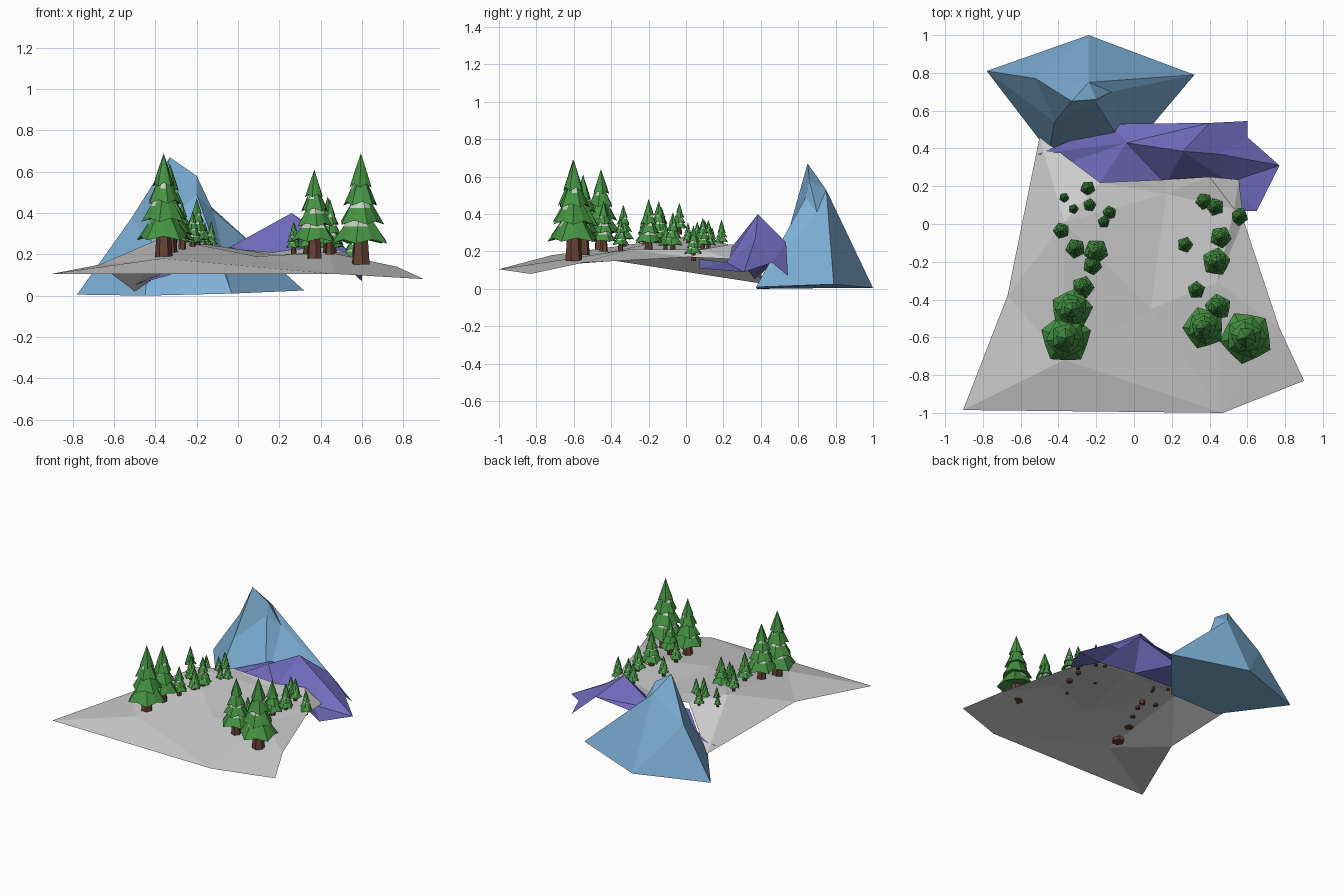
import bpy, bmesh, math, random
from mathutils import Vector
from mathutils.geometry import delaunay_2d_cdt

if "Cube" in bpy.data.objects:
    bpy.data.objects.remove(bpy.data.objects["Cube"])

random.seed(4)


def material(name, rgb):
    m = bpy.data.materials.new(name)
    m.diffuse_color = (*rgb, 1)
    m.use_nodes = True
    m.node_tree.nodes["Principled BSDF"].inputs["Base Color"].default_value = m.diffuse_color
    return m


BLUE = material("ice_blue", (0.21, 0.44, 0.68))
PURPLE = material("purple_rock", (0.17, 0.15, 0.52))
GREEN = material("needle_green", (0.06, 0.29, 0.055))
SNOW = material("snow_patch", (0.55, 0.62, 0.52))
BROWN = material("bark", (0.13, 0.055, 0.035))


def add_object(name, verts, faces, mats=(), indices=None):
    me = bpy.data.meshes.new(name)
    me.from_pydata(verts, [], faces)
    for m in mats:
        me.materials.append(m)
    if indices:
        me.polygons.foreach_set("material_index", indices)
    ob = bpy.data.objects.new(name, me)
    bpy.context.collection.objects.link(ob)
    return ob


def terrain(name, outline, inner, folds, mats=()):
    """Faceted open sheet: outline and inner points joined by triangles."""
    pts = outline + inner
    n = len(outline)
    co, _, faces, orig, _, _ = delaunay_2d_cdt(
        [Vector(p[:2]) for p in pts], folds, [list(range(n))], 1, 1e-5)
    verts = [(c.x, c.y, pts[o[0]][2]) for c, o in zip(co, orig)]
    return add_object(name, verts, faces, mats)


# Grey ground sheet with a flap falling away at the back left
terrain("ground",
        [(-.905, -.985, .105), (.47, -1, .105), (.90, -.83, .08), (.77, -.55, .14),
         (.58, .02, .17), (.555, .235, .16), (.40, .25, .24), (.17, .235, .21),
         (-.18, .22, .24), (-.50, .46, .02), (-.67, -.38, .15)],
        [(.09, -.45, .19), (-.37, -.72, .18), (.44, -.31, .21),
         (-.37, .01, .28), (.17, .16, .20), (.53, .08, .21)],
        [(10, 14), (14, 8), (14, 9), (11, 14), (11, 12), (11, 13), (1, 11), (11, 15)])

# Purple ridge behind the ground
terrain("ridge",
        [(-.51, .37, .05), (-.33, .33, .10), (-.18, .215, .19), (.17, .21, .18),
         (.50, .22, .14), (.57, .07, .16), (.65, .07, .11), (.77, .31, .09),
         (.60, .46, .14), (.60, .545, .07), (.40, .535, .25), (-.12, .53, .20)],
        [(-.04, .43, .235), (.26, .385, .40), (.45, .37, .27)],
        [(0, 12), (12, 13), (13, 14), (14, 7), (13, 10)], [PURPLE])

# Blue mountain: base ring, shoulder ring, two summit points
base = [(-.78, .81, .005), (-.45, .38, 0), (-.03, .375, .01), (.32, .79, .025), (-.24, 1, .005)]
shoulder = [(-.52, .77, .37), (-.42, .54, .28), (-.20, .64, .49), (-.12, .70, .41), (-.24, .75, .53)]
summit = [(-.33, .65, .67), (-.20, .66, .58)]
faces = [(4, 3, 2, 1, 0)]
for i in range(5):
    j = (i + 1) % 5
    faces += [(i, j, 5 + j), (i, 5 + j, 5 + i)]
faces += [(10, 5, 6), (10, 6, 7), (10, 7, 11), (11, 7, 8), (11, 8, 9), (10, 11, 9), (10, 9, 5)]
add_object("mountain", base + shoulder + summit, faces, [BLUE])


def tree_mesh():
    """Unit-height fir: tapered trunk and four jagged star-shaped tiers."""
    verts, faces, mats = [], [], []

    def ring(n, r, z, turn=0, inner=1, lift=0):
        start = len(verts)
        for k in range(n):
            a = turn + math.tau * k / n
            q = r * (inner if k % 2 else 1)
            verts.append((q * math.cos(a), q * math.sin(a), z + (lift if k % 2 else 0)))
        return start

    def bridge(a, b, n, mat_of):
        for k in range(n):
            l = (k + 1) % n
            faces.append((a + k, a + l, b + l, b + k))
            mats.append(mat_of(k))

    lo, hi = ring(6, .085, 0), ring(6, .065, .26)
    bridge(lo, hi, 6, lambda k: 2)
    faces.append(tuple(range(lo + 5, lo - 1, -1)))
    mats.append(2)
    for t, (z, top, r) in enumerate([(.19, .55, .265), (.36, .71, .21), (.53, .87, .16), (.69, 1, .105)]):
        turn = t * .45 + .3
        rim = ring(10, r, z, turn, .84, .035)
        under = ring(10, r * .35, z + .05, turn)
        mid = ring(10, r * .60, z + (top - z) * .42, turn, .88)
        tip = len(verts)
        verts.append((0, 0, top))
        snowy = [random.random() < .4 for _ in range(10)]
        bridge(under, rim, 10, lambda k: 0)
        bridge(rim, mid, 10, lambda k: 0)
        # snow lies on some upper facets
        for k in range(10):
            faces.append((mid + k, mid + (k + 1) % 10, tip))
            mats.append(1 if snowy[k] and t < 3 else 0)
        faces.append(tuple(range(under + 9, under - 1, -1)))
        mats.append(0)
    return verts, faces, mats


# Firs: x, y, foot height, total height
TREES = [
    (-.36, -.605, .17, .52), (-.33, -.455, .21, .43), (-.27, -.335, .22, .23),
    (-.22, -.22, .22, .19), (-.20, -.145, .22, .25), (-.31, -.13, .24, .20),
    (-.385, -.035, .29, .17), (-.13, .06, .22, .14), (-.16, .01, .235, .12),
    (-.235, .10, .24, .13), (-.32, .08, .25, .10), (-.37, .14, .23, .10),
    (-.245, .19, .22, .15),
    (.595, -.60, .15, .54), (.37, -.55, .18, .43), (.445, -.44, .20, .27),
    (.33, -.35, .20, .18), (.435, -.20, .19, .29), (.27, -.11, .20, .16),
    (.46, -.07, .19, .22), (.555, .04, .15, .19), (.37, .12, .20, .17), (.43, .09, .20, .18)]

verts, faces, mats = tree_mesh()
first = add_object("fir_tree", verts, faces, [GREEN, SNOW, BROWN], mats)
for i, (x, y, z, h) in enumerate(TREES):
    ob = first
    if i:
        ob = first.copy()
        bpy.context.collection.objects.link(ob)
    ob.location = (x, y, z)
    ob.scale = (h, h, h)
    ob.rotation_euler.z = i * 1.1
